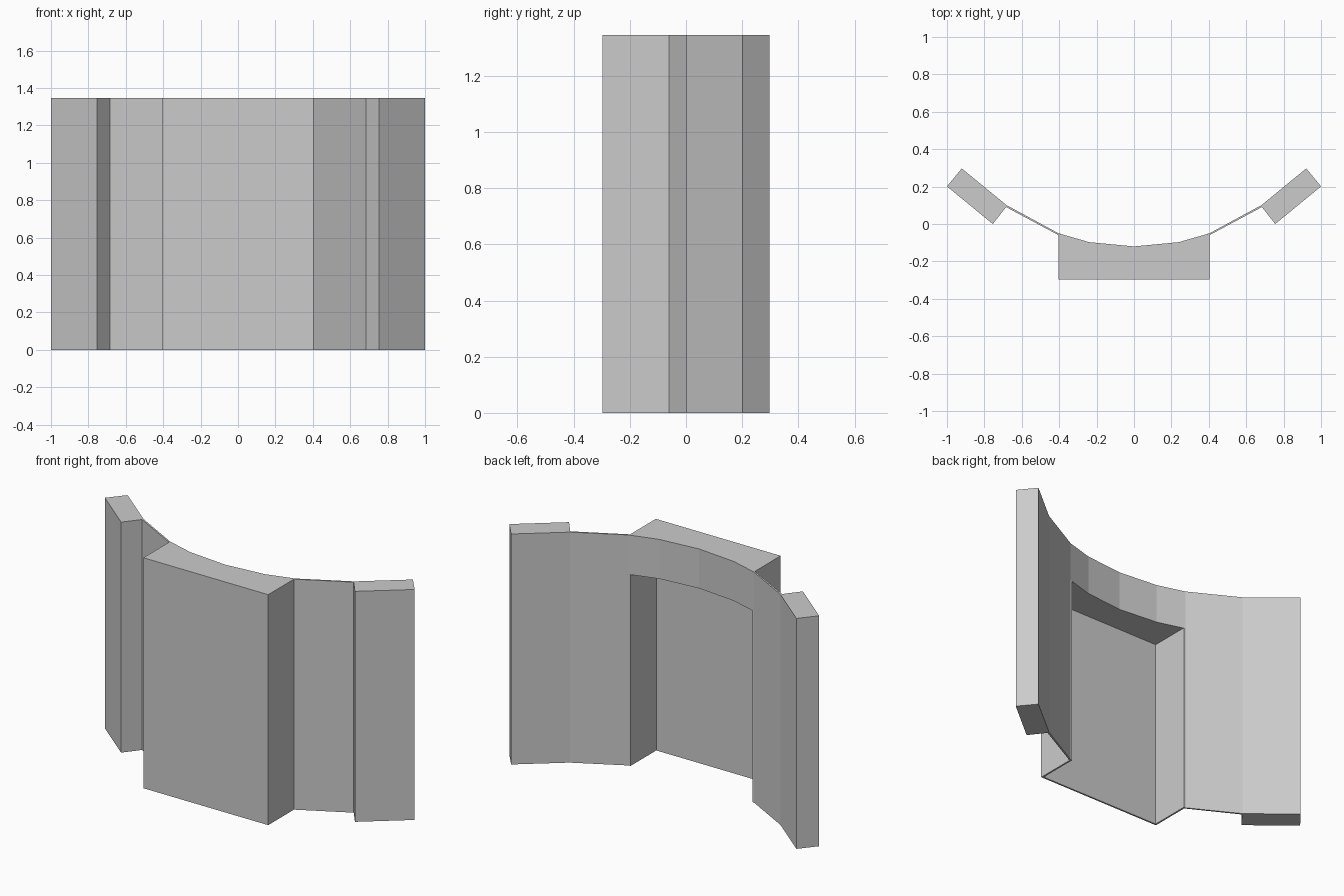
import bpy, bmesh

if "Cube" in bpy.data.objects:
    bpy.data.objects.remove(bpy.data.objects["Cube"])

H = 1.345      # full height
SOFFIT = 1.115  # underside of the header
T = 0.01       # sheet thickness


def prism(name, pts, z0=0.0, z1=H, mirror=False):
    """Extrude a plan outline from z0 to z1, optionally mirrored across x = 0."""
    bm = bmesh.new()
    face = bm.faces.new([bm.verts.new((x, y, z0)) for x, y in pts])
    ext = bmesh.ops.extrude_face_region(bm, geom=[face])
    top = [v for v in ext["geom"] if isinstance(v, bmesh.types.BMVert)]
    bmesh.ops.translate(bm, verts=top, vec=(0, 0, z1 - z0))
    bmesh.ops.recalc_face_normals(bm, faces=bm.faces)
    me = bpy.data.meshes.new(name)
    bm.to_mesh(me)
    bm.free()
    ob = bpy.data.objects.new(name, me)
    bpy.context.collection.objects.link(ob)
    if mirror:
        ob.modifiers.new("Mirror", 'MIRROR').use_axis[0] = True
    return ob


# Solid header with a concave faceted back
prism("header", [(-0.403, -0.297), (0.403, -0.297), (0.403, -0.05),
                 (0.24, -0.097), (0, -0.12), (-0.24, -0.097),
                 (-0.403, -0.05)], SOFFIT, H)

# Thin U-shaped shell below the header, open at the back and bottom
W, F, B = 0.403, -0.297, -0.05
prism("front_shell", [(-W, F), (W, F), (W, B), (W - T, B), (W - T, F + T),
                      (T - W, F + T), (T - W, B), (-W, B)], 0, SOFFIT)

# Thin angled panels joining the centre to the wings
prism("link_panel", [(0.403, -0.06), (0.685, 0.091), (0.68, 0.1),
                     (0.403, -0.05)], mirror=True)

# Thick angled end wings
prism("end_wing", [(0.755, 0.0), (1.0, 0.201), (0.921, 0.297),
                   (0.678, 0.098)], mirror=True)
